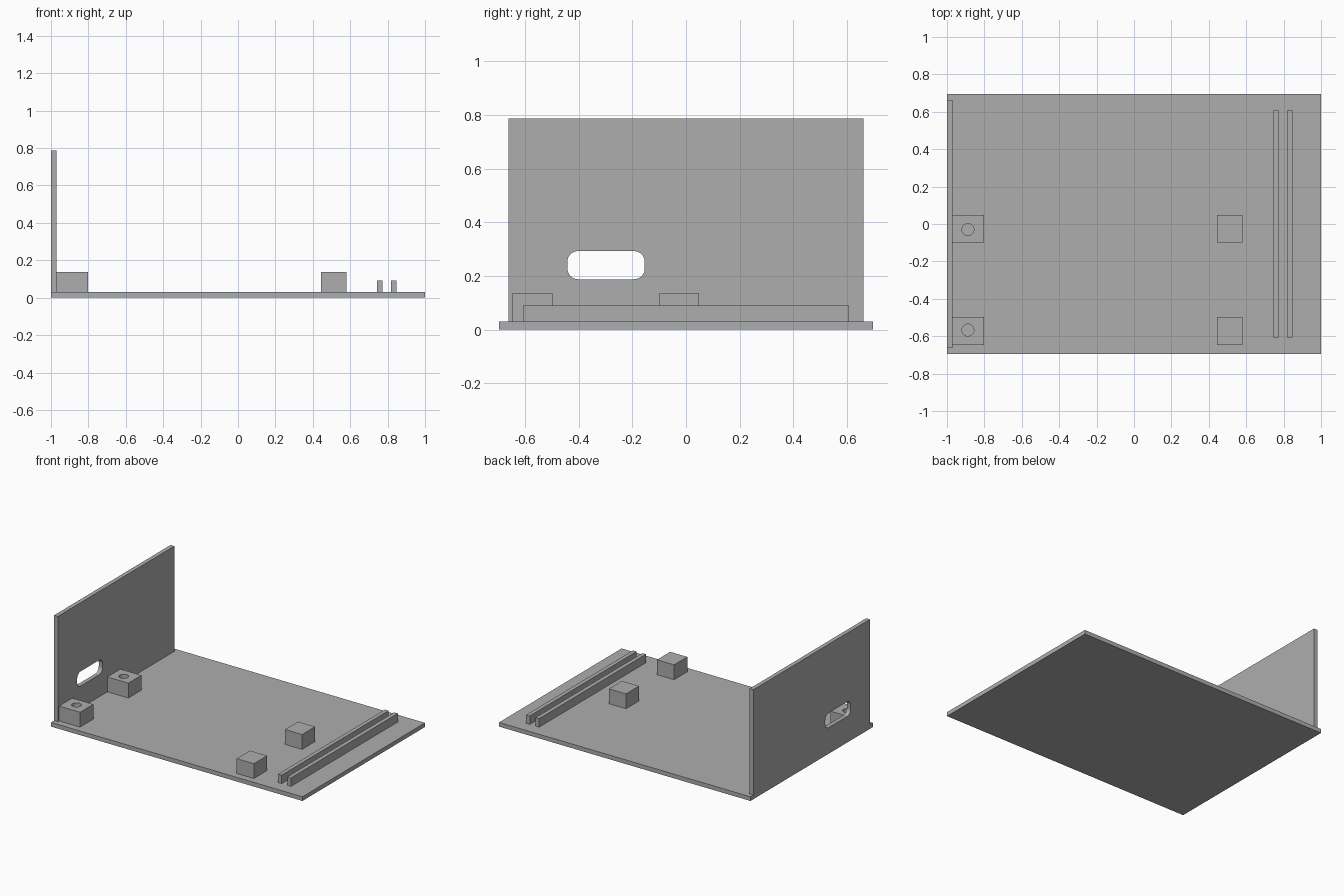
import bpy, bmesh, math

if "Cube" in bpy.data.objects:
    bpy.data.objects.remove(bpy.data.objects["Cube"])

grey = bpy.data.materials.new("plain grey")
grey.diffuse_color = (0.42, 0.42, 0.42, 1.0)
grey.use_nodes = True
grey.node_tree.nodes["Principled BSDF"].inputs["Base Color"].default_value = grey.diffuse_color


def prism(name, points, direction):
    """Extrude a closed outline along a direction."""
    bm = bmesh.new()
    face = bm.faces.new([bm.verts.new(p) for p in points])
    moved = bmesh.ops.extrude_face_region(bm, geom=[face])["geom"]
    bmesh.ops.translate(bm, vec=direction,
                        verts=[v for v in moved if isinstance(v, bmesh.types.BMVert)])
    bmesh.ops.recalc_face_normals(bm, faces=bm.faces)
    mesh = bpy.data.meshes.new(name)
    bm.to_mesh(mesh)
    bm.free()
    mesh.materials.append(grey)
    obj = bpy.data.objects.new(name, mesh)
    bpy.context.collection.objects.link(obj)
    return obj


def box(name, x0, x1, y0, y1, z0, z1):
    outline = [(x0, y0, z0), (x1, y0, z0), (x1, y1, z0), (x0, y1, z0)]
    return prism(name, outline, (0, 0, z1 - z0))


def cut(obj, cutter):
    """Subtract the cutter, bake the result and remove the cutter."""
    mod = obj.modifiers.new("opening", 'BOOLEAN')
    mod.operation = 'DIFFERENCE'
    mod.solver = 'EXACT'
    mod.object = cutter
    cutter.hide_render = True
    bpy.context.view_layer.update()
    graph = bpy.context.evaluated_depsgraph_get()
    baked = bpy.data.meshes.new_from_object(obj.evaluated_get(graph))
    obj.modifiers.clear()
    obj.data = baked
    bpy.data.objects.remove(cutter)


BASE = 0.03

# Base plate
box("base_plate", -1, 1, -0.696, 0.696, 0, BASE)

# End wall with a rounded port opening
wall = box("end_wall", -1, -0.97, -0.662, 0.662, BASE, 0.787)
y0, y1, z0, z1, r = -0.442, -0.154, 0.188, 0.293, 0.04
slot = []
for i, (cy, cz) in enumerate([(y1 - r, z1 - r), (y0 + r, z1 - r),
                              (y0 + r, z0 + r), (y1 - r, z0 + r)]):
    for k in range(9):
        a = math.pi / 2 * (i + k / 8)
        slot.append((-1.1, cy + r * math.cos(a), cz + r * math.sin(a)))
cut(wall, prism("slot_cutter", slot, (0.2, 0, 0)))

# Four standoff blocks, the pair at the wall having screw holes
for side, ya, yb, hole_y in (("front", -0.647, -0.497, -0.567),
                             ("back", -0.099, 0.049, -0.03)):
    block = box(side + "_screw_block", -0.97, -0.803, ya, yb, BASE, 0.137)
    circle = [(-0.888 + 0.032 * math.cos(math.tau * k / 32),
               hole_y + 0.032 * math.sin(math.tau * k / 32), 0.0) for k in range(32)]
    cut(block, prism("hole_cutter", circle, (0, 0, 0.2)))
    box(side + "_support_block", 0.443, 0.579, ya, yb, BASE, 0.137)

# Pair of rails forming a panel slot
for name, x in (("inner_rail", 0.744), ("outer_rail", 0.818)):
    box(name, x, x + 0.029, -0.607, 0.607, BASE, 0.091)
